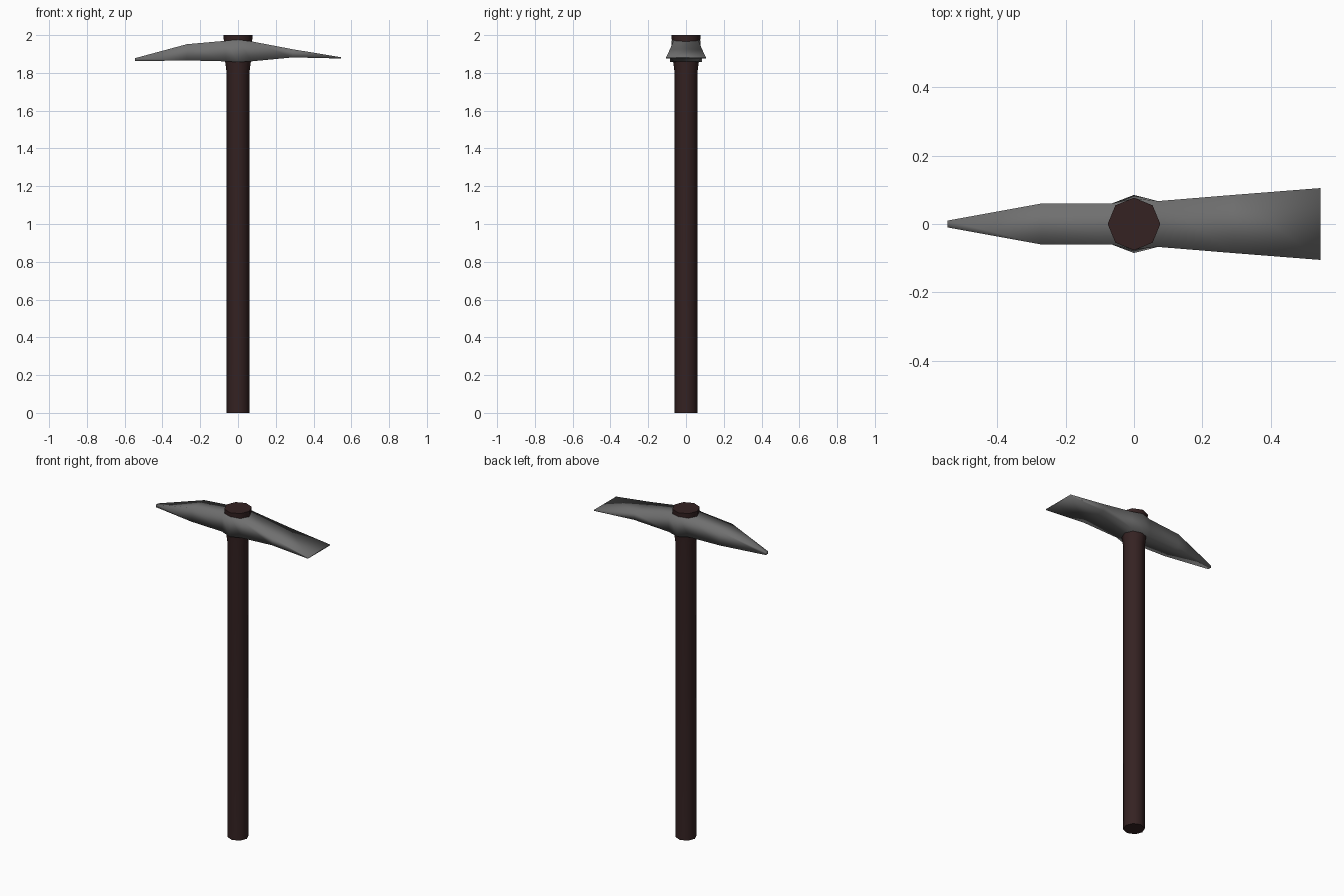
import bpy, bmesh, math

if "Cube" in bpy.data.objects:
    bpy.data.objects.remove(bpy.data.objects["Cube"])


def material(name, rgb):
    m = bpy.data.materials.new(name)
    m.diffuse_color = (*rgb, 1)
    m.use_nodes = True
    m.node_tree.nodes["Principled BSDF"].inputs["Base Color"].default_value = m.diffuse_color
    return m


def loft(name, rings, mat, angle):
    """Skin a list of equal-length closed rings and cap both ends."""
    bm = bmesh.new()
    loops = [[bm.verts.new(p) for p in r] for r in rings]
    n = len(rings[0])
    for a, b in zip(loops, loops[1:]):
        for i in range(n):
            j = (i + 1) % n
            bm.faces.new((a[i], a[j], b[j], b[i]))
    bm.faces.new(loops[0])
    bm.faces.new(loops[-1])
    bmesh.ops.recalc_face_normals(bm, faces=bm.faces)
    me = bpy.data.meshes.new(name)
    bm.to_mesh(me)
    bm.free()
    ob = bpy.data.objects.new(name, me)
    bpy.context.collection.objects.link(ob)
    me.materials.append(mat)
    bpy.ops.object.select_all(action='DESELECT')
    ob.select_set(True)
    bpy.context.view_layer.objects.active = ob
    bpy.ops.object.shade_smooth_by_angle(angle=math.radians(angle))
    return ob


wood = material("dark wood", (0.035, 0.016, 0.016))
steel = material("grey steel", (0.16, 0.16, 0.16))

# Octagonal handle, flaring at the top
handle_profile = [(0, 0.06), (1.8, 0.06), (1.86, 0.068), (2.0, 0.077)]
loft("handle", [[(r * math.cos(i * math.pi / 4), r * math.sin(i * math.pi / 4), z)
                 for i in range(8)] for z, r in handle_profile], wood, 50)

# Head sections: x, half width at bottom, half width at top, bottom z, top z
sections = [
    (-0.545, 0.01, 0.01, 1.862, 1.878),
    (-0.27, 0.06, 0.06, 1.866, 1.952),
    (-0.065, 0.06, 0.06, 1.861, 1.97),
    (0.0, 0.085, 0.075, 1.857, 1.976),
    (0.07, 0.067, 0.067, 1.861, 1.967),
    (0.29, 0.085, 0.085, 1.882, 1.925),
    (0.545, 0.105, 0.105, 1.876, 1.883),
]
loft("pick_head", [[(x, -wb, zb), (x, wb, zb), (x, wt, zt), (x, -wt, zt)]
                   for x, wb, wt, zb, zt in sections], steel, 95)
